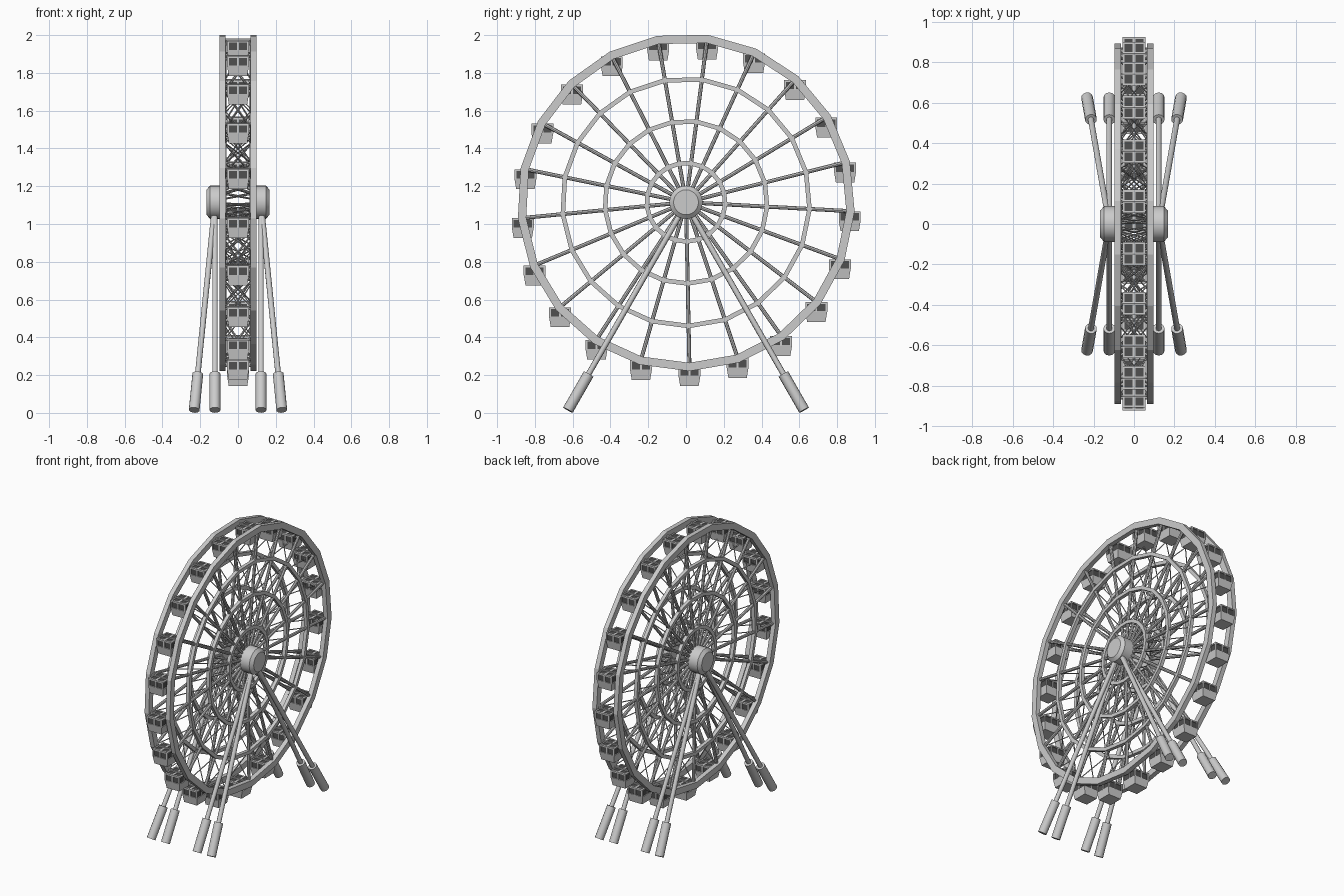
import bpy, bmesh, math
from mathutils import Vector, Matrix

if "Cube" in bpy.data.objects:
    bpy.data.objects.remove(bpy.data.objects["Cube"])

N = 21                                   # spokes, rim sides and cabins
CZ = 1.115                               # wheel centre height
A0 = math.radians(-88.8)


def polar(k, r, x):
    a = A0 + k * 2 * math.pi / N
    return Vector((x, r * math.cos(a), CZ + r * math.sin(a)))


def finish(bm, name, smooth=False):
    bmesh.ops.recalc_face_normals(bm, faces=bm.faces)
    me = bpy.data.meshes.new(name)
    bm.to_mesh(me)
    bm.free()
    ob = bpy.data.objects.new(name, me)
    bpy.context.collection.objects.link(ob)
    if smooth:
        bpy.ops.object.select_all(action='DESELECT')
        ob.select_set(True)
        bpy.context.view_layer.objects.active = ob
        bpy.ops.object.shade_smooth_by_angle(angle=math.radians(40))
    return ob


def rod(bm, p, q, r, sides=8, r2=None):
    p, q = Vector(p), Vector(q)
    d = q - p
    m = Matrix.Translation((p + q) / 2) @ d.to_track_quat('Z', 'Y').to_matrix().to_4x4()
    bmesh.ops.create_cone(bm, cap_ends=True, segments=sides, radius1=r,
                          radius2=r if r2 is None else r2, depth=d.length, matrix=m)


def ring(bm, r_in, r_out, x0, x1):
    loops = [[bm.verts.new(polar(k, r, x)) for r, x in
              ((r_in, x0), (r_out, x0), (r_out, x1), (r_in, x1))] for k in range(N)]
    for k in range(N):
        a, b = loops[k], loops[(k + 1) % N]
        for i in range(4):
            j = (i + 1) % 4
            bm.faces.new((a[i], a[j], b[j], b[i]))


def box(bm, c, size, taper=1.0):
    g = bmesh.ops.create_cube(bm, size=1)
    for v in g['verts']:
        t = taper if v.co.z < 0 else 1.0
        v.co = Vector((v.co.x * size[0] * t, v.co.y * size[1] * t, v.co.z * size[2])) + Vector(c)


RADII = [0.08, 0.208, 0.43, 0.655, 0.865]

for s, side in ((-1, "left"), (1, "right")):
    # outer rim
    bm = bmesh.new()
    ring(bm, 0.85, 0.894, s * 0.065, s * 0.097)
    finish(bm, side + "_rim")
    # inner rings
    bm = bmesh.new()
    for r in RADII[1:4]:
        ring(bm, r - 0.012, r + 0.012, s * 0.062, s * 0.086)
    finish(bm, side + "_inner_rings")
    # spokes
    bm = bmesh.new()
    for k in range(N):
        rod(bm, polar(k, 0.04, s * 0.072), polar(k, 0.865, s * 0.072), 0.0105)
    finish(bm, side + "_spokes", True)
    # hub with chamfered outer end
    bm = bmesh.new()
    c = Vector((0, 0, CZ))
    X = Vector((s, 0, 0))
    rod(bm, c + X * 0.06, c + X * 0.148, 0.088, 24)
    rod(bm, c + X * 0.148, c + X * 0.167, 0.088, 24, 0.066)
    bmesh.ops.remove_doubles(bm, verts=bm.verts, dist=1e-4)
    finish(bm, side + "_hub", True)
    # legs and their thick feet
    legs, feet = bmesh.new(), bmesh.new()
    for f in (-1, 1):
        for x in (0.122, 0.232):
            top = Vector((s * 0.122, 0, CZ - 0.01))
            foot = Vector((s * x, f * 0.625, 0.015))
            d = (top - foot).normalized()
            rod(legs, foot + d * 0.1, top, 0.015, 10)
            rod(feet, foot, foot + d * 0.22, 0.029, 12)
    finish(legs, side + "_legs", True)
    finish(feet, side + "_feet", True)

# cross bracing between the two wheel sides
bm = bmesh.new()
for k in range(N):
    for a, b in zip(RADII, RADII[1:]):
        for s in (-1, 1):
            rod(bm, polar(k, a, -s * 0.072), polar(k, b, s * 0.072), 0.0035, 5)
finish(bm, "cross_braces")

# cabin: tapered tub, window posts, roof grid, dark glass
bm = bmesh.new()
box(bm, (0, 0, -0.072), (0.116, 0.116, 0.056), 0.84)
for x in (-1, 0, 1):
    for y in (-1, 0, 1):
        if x or y:
            box(bm, (x * 0.053, y * 0.053, -0.022), (0.01, 0.01, 0.05))
for t in (-0.053, 0, 0.053):
    w = 0.014 if t == 0 else 0.01
    box(bm, (t, 0, 0), (w, 0.116, 0.009))
    box(bm, (0, t, 0), (0.116, w, 0.009))
cabin = finish(bm, "cabin_1")
bm = bmesh.new()
box(bm, (0, 0, -0.022), (0.103, 0.103, 0.046))
glass = finish(bm, "cabin_glass_1")
dark = bpy.data.materials.new("dark_glass")
dark.diffuse_color = (0.08, 0.08, 0.08, 1)
dark.use_nodes = True
dark.node_tree.nodes["Principled BSDF"].inputs["Base Color"].default_value = dark.diffuse_color
glass.data.materials.append(dark)

# hang one cabin upright at every rim corner
axles = bmesh.new()
for k in range(N):
    p = polar(k, 0.868, 0) + Vector((0, 0, -0.006))
    for src, name in ((cabin, "cabin_"), (glass, "cabin_glass_")):
        ob = src
        if k:
            ob = src.copy()
            ob.name = name + str(k + 1)
            bpy.context.collection.objects.link(ob)
        ob.location = p
    rod(axles, polar(k, 0.868, -0.07), polar(k, 0.868, 0.07), 0.005, 6)
finish(axles, "cabin_axles")
